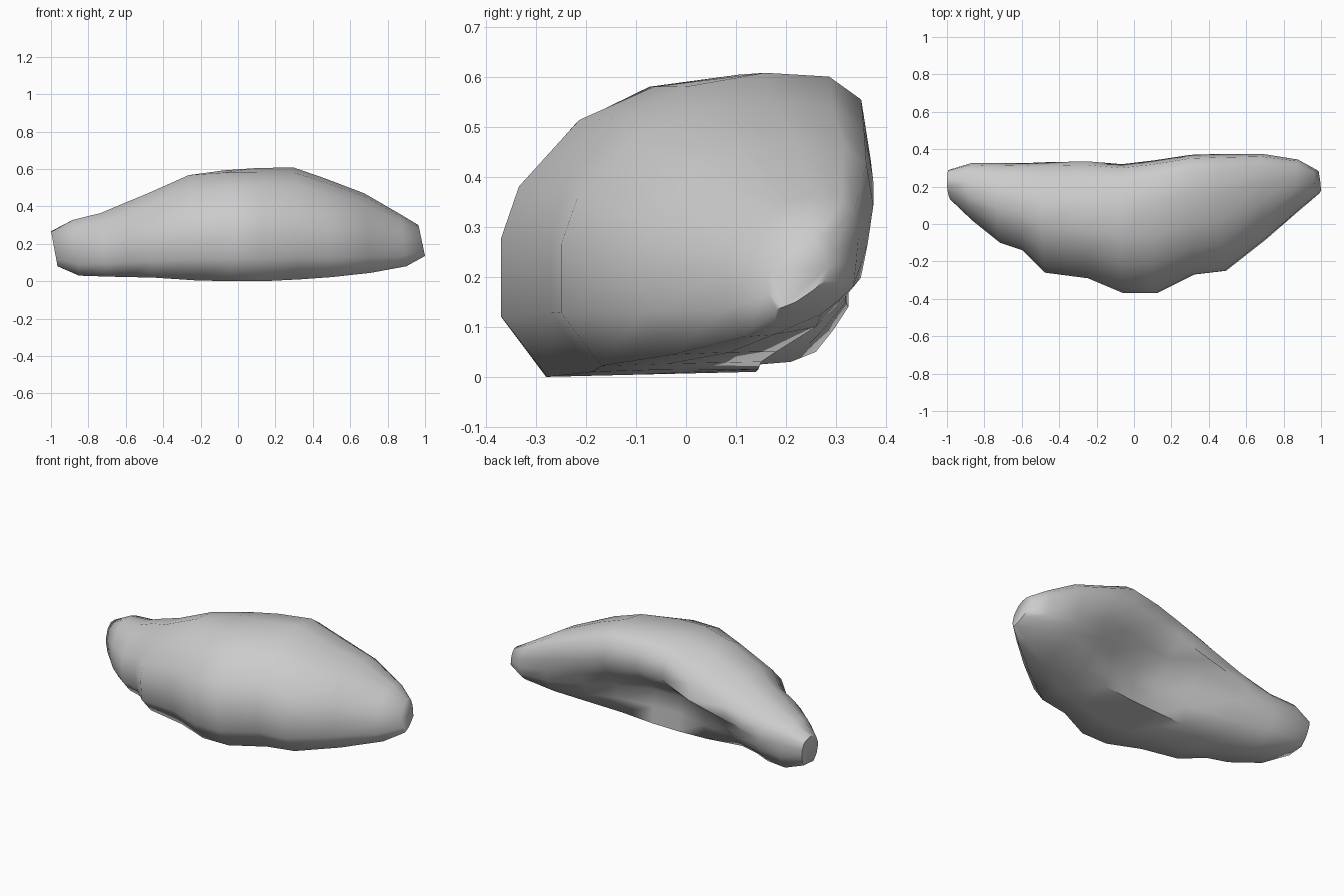
import bpy, bmesh, math

# Cross-sections along x: x, front y, back y, bottom z, top z,
# hollow y (mid back), base back y, base back z, drop of the upper back corner
stations = [
    (-0.965, 0.13, 0.29, 0.08, 0.27, 0.28, 0.25, 0.09, 0.05),
    (-0.85, 0.02, 0.325, 0.03, 0.335, 0.325, 0.26, 0.05, 0.08),
    (-0.70, -0.10, 0.325, 0.025, 0.37, 0.32, 0.21, 0.03, 0.12),
    (-0.58, -0.14, 0.325, 0.022, 0.42, 0.31, 0.15, 0.025, 0.14),
    (-0.46, -0.26, 0.33, 0.02, 0.47, 0.28, 0.12, 0.025, 0.14),
    (-0.23, -0.29, 0.335, 0.005, 0.575, 0.19, 0.13, 0.01, 0.13),
    (-0.04, -0.37, 0.32, 0.0, 0.60, 0.12, 0.14, 0.01, 0.04),
    (0.13, -0.37, 0.34, 0.0, 0.605, 0.13, 0.145, 0.015, 0.0),
    (0.33, -0.27, 0.37, 0.01, 0.607, 0.21, 0.15, 0.03, -0.01),
    (0.50, -0.25, 0.375, 0.022, 0.55, 0.29, 0.18, 0.05, 0.0),
    (0.71, -0.085, 0.375, 0.045, 0.47, 0.35, 0.26, 0.10, 0.0),
    (0.90, 0.08, 0.345, 0.08, 0.36, 0.335, 0.27, 0.125, 0.0),
    (1.0, 0.165, 0.29, 0.135, 0.30, 0.28, 0.22, 0.15, 0.0),
]

# Front and top outline of a section: depth fraction, height fraction, share of corner drop
outline = [(0.13, 0.0, 0), (0.0, 0.2, 0), (0.0, 0.46, 0), (0.05, 0.63, 0),
           (0.22, 0.85, 0), (0.43, 0.96, -0.2), (0.67, 1.0, 0.3),
           (0.87, 0.98, 1.0), (0.97, 0.90, 1.3), (1.0, 0.70, 1.0)]


def section(bm, x, yf, yb, zb, zt, ym, yl, zl, drop):
    """One closed ring: rounded front and top, hollowed back."""
    h = zt - zb
    pts = [(yf + u * (yb - yf), zb + (v - k * drop) * h) for u, v, k in outline]
    z_mid = zb + 0.36 * h
    pts += [(0.55 * yb + 0.45 * ym, zb + 0.52 * h), (ym, z_mid),
            (0.55 * ym + 0.45 * yl, 0.5 * (z_mid + zl)), (yl, zl),
            (0.5 * (yf + yl), zb + 0.004)]
    return [bm.verts.new((x - 0.035 * (z - zb) / h, y, z)) for y, z in pts]


# Crescent-shaped body lofted through the sections
bm = bmesh.new()
rings = [section(bm, *s) for s in stations]
for a, b in zip(rings, rings[1:]):
    n = len(a)
    for i in range(n):
        j = (i + 1) % n
        bm.faces.new((a[i], a[j], b[j], b[i]))
bm.faces.new(rings[0])
bm.faces.new(rings[-1])
bmesh.ops.recalc_face_normals(bm, faces=bm.faces)

mesh = bpy.data.meshes.new("crescent_body")
bm.to_mesh(mesh)
bm.free()
body = bpy.data.objects.new("crescent_body", mesh)
bpy.context.collection.objects.link(body)

# Soft shading with sharp ends
bpy.context.view_layer.objects.active = body
body.select_set(True)
bpy.ops.object.shade_smooth_by_angle(angle=math.radians(65))
